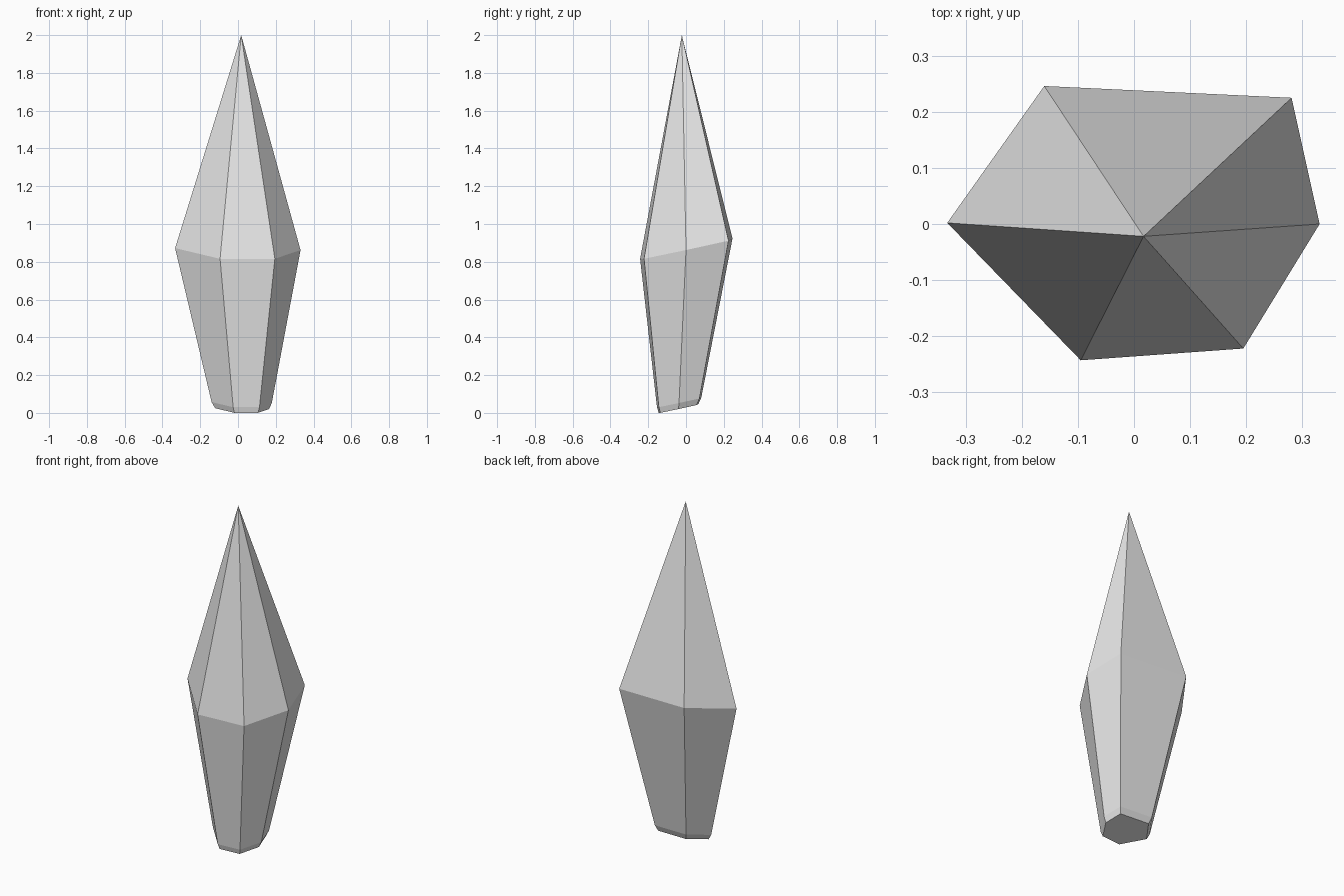
import bpy
import bmesh

cube = bpy.data.objects.get("Cube")
if cube:
    bpy.data.objects.remove(cube, do_unlink=True)

# Pale grey stone
stone = bpy.data.materials.new("pale_grey_stone")
stone.use_nodes = True
GREY = (0.8, 0.8, 0.8, 1)
stone.diffuse_color = GREY
stone.node_tree.nodes["Principled BSDF"].inputs["Base Color"].default_value = GREY

# Irregular six-sided girdle outline; every ring is a scaled copy of it
OUTLINE = [(-0.333, 0.002), (-0.095, -0.243), (0.195, -0.222),
           (0.331, 0.0), (0.281, 0.225), (-0.16, 0.246)]
APEX = (0.017, -0.022, 2.0)


def add_ring(bm, scale, cx, cy, height):
    """Scaled outline lying on a plane that rises toward the back."""
    ring = []
    for px, py in OUTLINE:
        x, y = cx + scale * px, cy + scale * py
        ring.append(bm.verts.new((x, y, height + 0.217 * y - 0.015 * x)))
    return ring


def bridge(bm, low, high):
    for i in range(len(low)):
        j = (i + 1) % len(low)
        bm.faces.new((low[i], low[j], high[j], high[i]))


# Crystal shard: base, small chamfer, tapered body, pointed tip
bm = bmesh.new()
base = add_ring(bm, 0.43, 0.022, -0.04, 0.0315)
chamfer = add_ring(bm, 0.48, 0.02, -0.037, 0.063)
girdle = add_ring(bm, 1.0, 0.0, 0.0, 0.867)
tip = bm.verts.new(APEX)

bm.faces.new(base[::-1])
bridge(bm, base, chamfer)
bridge(bm, chamfer, girdle)
for i in range(len(girdle)):
    bm.faces.new((girdle[i], girdle[(i + 1) % len(girdle)], tip))
bmesh.ops.recalc_face_normals(bm, faces=bm.faces)

mesh = bpy.data.meshes.new("crystal_shard")
bm.to_mesh(mesh)
bm.free()
mesh.materials.append(stone)
shard = bpy.data.objects.new("crystal_shard", mesh)
bpy.context.collection.objects.link(shard)
